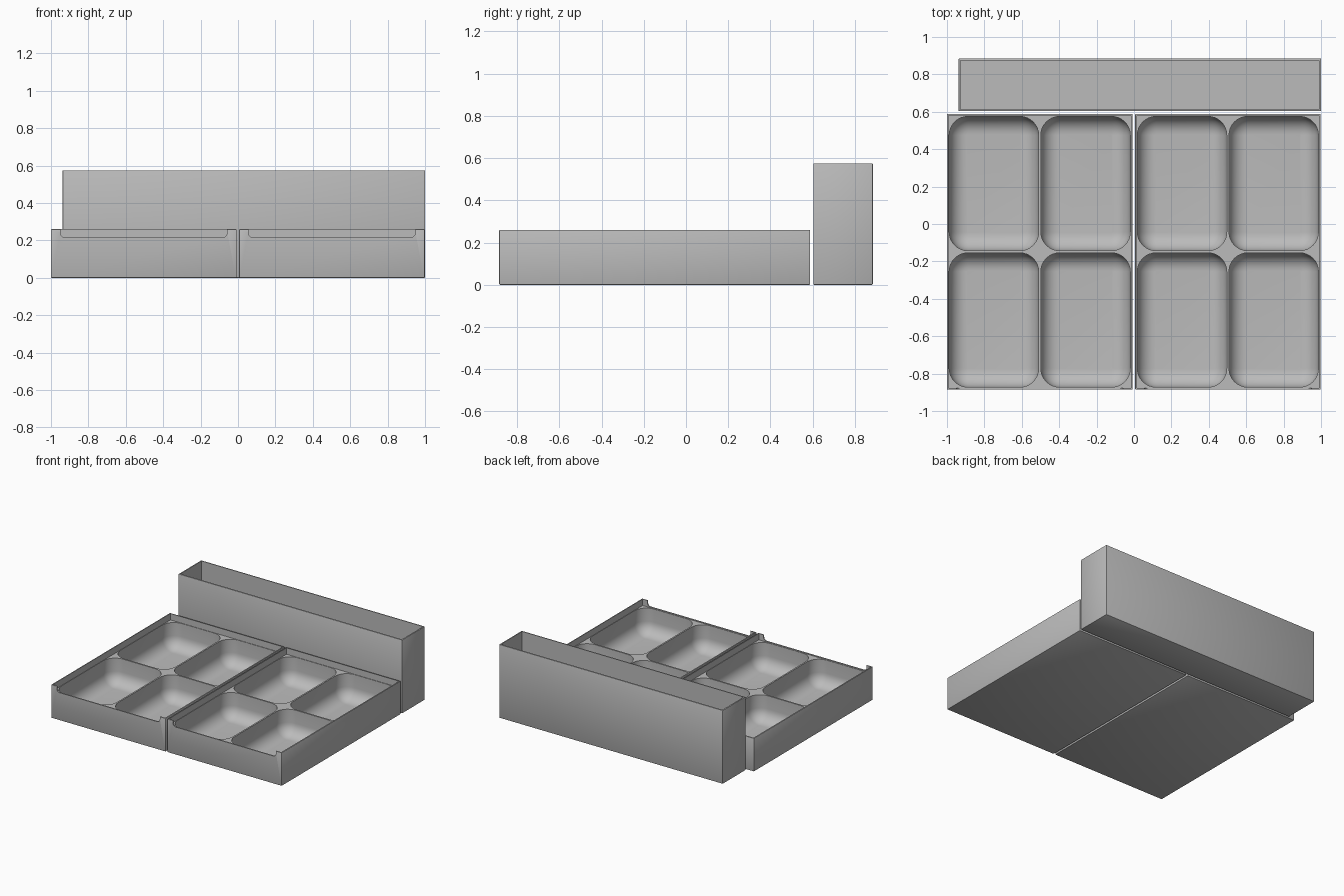
import bpy, bmesh, math

if "Cube" in bpy.data.objects:
    bpy.data.objects.remove(bpy.data.objects["Cube"])

grey = bpy.data.materials.new("plain grey")
grey.diffuse_color = (0.50, 0.50, 0.50, 1)
grey.use_nodes = True
grey.node_tree.nodes["Principled BSDF"].inputs["Base Color"].default_value = grey.diffuse_color


def new_object(name, bm):
    bmesh.ops.recalc_face_normals(bm, faces=bm.faces)
    mesh = bpy.data.meshes.new(name)
    bm.to_mesh(mesh)
    bm.free()
    mesh.materials.append(grey)
    ob = bpy.data.objects.new(name, mesh)
    bpy.context.collection.objects.link(ob)
    return ob


def box(name, lo, hi, bevel=0.0):
    bm = bmesh.new()
    bmesh.ops.create_cube(bm, size=1)
    for v in bm.verts:
        v.co = [lo[i] + (v.co[i] + 0.5) * (hi[i] - lo[i]) for i in range(3)]
    if bevel:
        bmesh.ops.bevel(bm, geom=bm.edges[:], offset=bevel, segments=2,
                        profile=0.5, affect='EDGES')
    return new_object(name, bm)


def rounded_rect(x0, y0, x1, y1, r, steps=8):
    pts = []
    corners = ((x1 - r, y1 - r), (x0 + r, y1 - r), (x0 + r, y0 + r), (x1 - r, y0 + r))
    for q, (cx, cy) in enumerate(corners):
        for i in range(steps + 1):
            a = math.pi / 2 * (q + i / steps)
            pts.append((cx + r * math.cos(a), cy + r * math.sin(a)))
    return pts


def loft(name, rings):
    bm = bmesh.new()
    loops = [[bm.verts.new(p) for p in ring] for ring in rings]
    n = len(loops[0])
    for a, b in zip(loops, loops[1:]):
        for i in range(n):
            bm.faces.new((a[i], a[(i + 1) % n], b[(i + 1) % n], b[i]))
    bm.faces.new(loops[0])
    bm.faces.new(loops[-1])
    return new_object(name, bm)


def pocket(x0, y0, x1, y1, floor, top, corner=0.10, fillet=0.095):
    # Rounded basin with a filleted floor
    levels = [(0, top)]
    for i in range(9):
        a = math.pi / 2 * i / 8
        levels.append((fillet * (1 - math.cos(a)), floor + fillet * (1 - math.sin(a))))
    rings = []
    for inset, z in levels:
        outline = rounded_rect(x0 + inset, y0 + inset, x1 - inset, y1 - inset,
                               corner - inset)
        rings.append([(x, y, z) for x, y in outline])
    return loft("pocket_cutter", rings)


def cut(ob, cutters):
    bpy.context.view_layer.objects.active = ob
    for c in cutters:
        c.hide_render = True
        m = ob.modifiers.new("cut", 'BOOLEAN')
        m.operation, m.solver, m.object = 'DIFFERENCE', 'EXACT', c
        bpy.ops.object.modifier_apply(modifier=m.name)
        bpy.data.objects.remove(c, do_unlink=True)


def smooth(ob):
    bpy.ops.object.select_all(action='DESELECT')
    ob.select_set(True)
    bpy.context.view_layer.objects.active = ob
    bpy.ops.object.shade_smooth_by_angle(angle=math.radians(30))


FRONT, BACK, RIM, DECK, WALL = -0.885, 0.588, 0.26, 0.21, 0.009


def tray(name, x0, x1):
    ob = box(name, (x0, FRONT, 0), (x1, BACK, RIM), 0.004)
    # Sunken deck inside the thin rim
    cutters = [box("deck_cutter", (x0 + WALL, FRONT + WALL, DECK),
                   (x1 - WALL, BACK - WALL, 0.4))]
    # Rounded notch in the front rim
    outline = rounded_rect(x0 + 0.05, 0.216, x1 - 0.05, 0.4, 0.025, 5)
    cutters.append(loft("notch_cutter", [[(x, y, z) for x, z in outline]
                                         for y in (FRONT - 0.05, FRONT + 0.05)]))
    # Two by two basins
    xm, ym = (x0 + x1) / 2, (FRONT + BACK) / 2
    for xa, xb in ((x0 + 0.012, xm - 0.006), (xm + 0.006, x1 - 0.012)):
        for ya, yb in ((FRONT + 0.013, ym - 0.006), (ym + 0.006, BACK - 0.013)):
            cutters.append(pocket(xa, ya, xb, yb, 0.012, 0.24))
    cut(ob, cutters)
    smooth(ob)


tray("left_tray", -1.0, -0.008)
tray("right_tray", 0.006, 0.998)

# Tall open bin along the back
bin_box = box("back_bin", (-0.938, 0.603, 0), (1.0, 0.885, 0.575), 0.004)
cut(bin_box, [box("bin_cutter", (-0.928, 0.613, 0.012), (0.99, 0.875, 0.7))])
smooth(bin_box)
